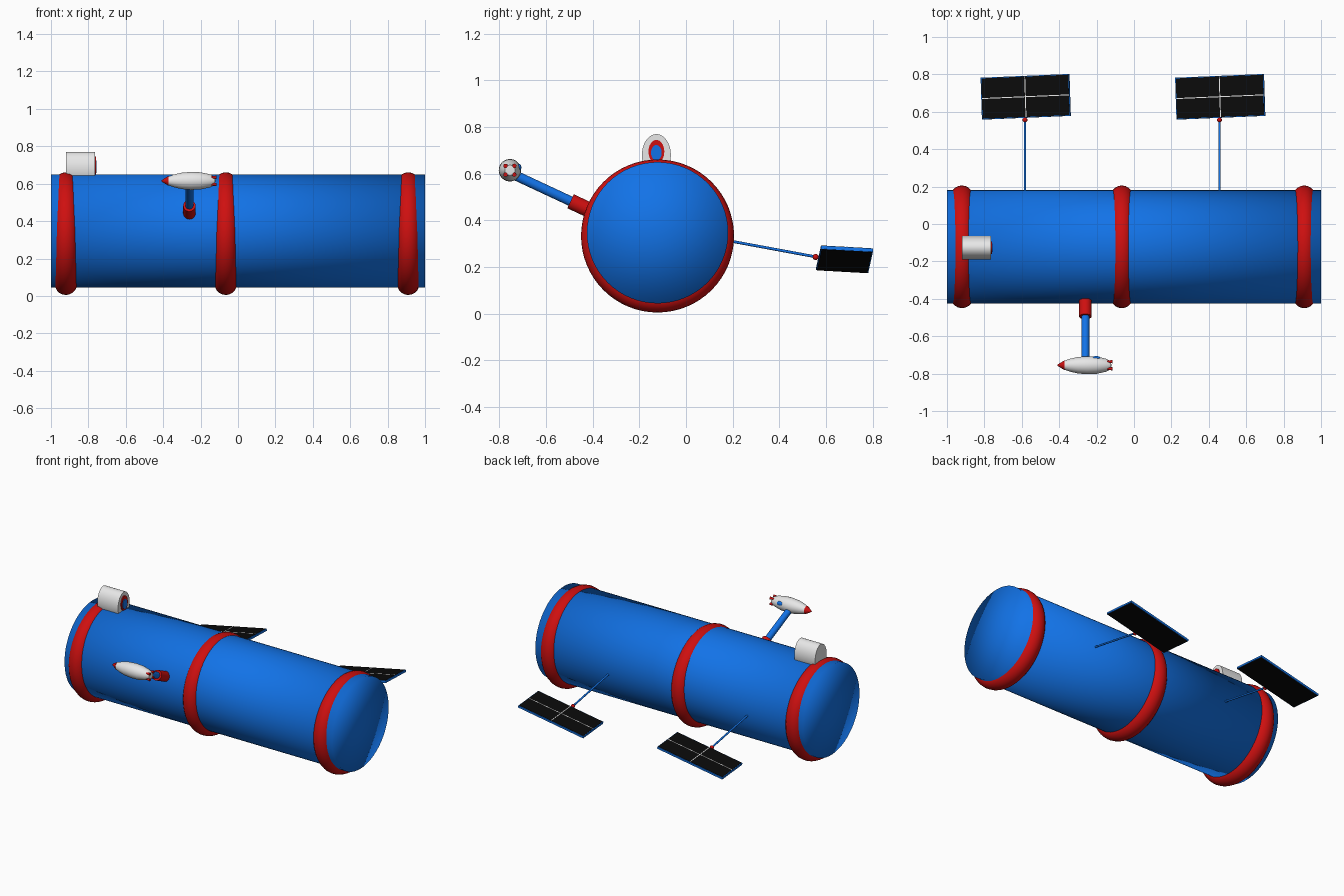
import bpy, bmesh, math
from mathutils import Vector, Matrix

cube = bpy.data.objects.get("Cube")
if cube:
    bpy.data.objects.remove(cube, do_unlink=True)


def material(name, color):
    m = bpy.data.materials.new(name)
    m.use_nodes = True
    m.diffuse_color = (*color, 1)
    bsdf = next(n for n in m.node_tree.nodes if n.type == 'BSDF_PRINCIPLED')
    bsdf.inputs["Base Color"].default_value = (*color, 1)
    return m


BLUE = material("bright blue", (0.006, 0.17, 0.8))
RED = material("red", (0.62, 0.005, 0.005))
WHITE = material("white", (0.8, 0.8, 0.8))
BLACK = material("black", (0.003, 0.003, 0.003))


def finish(name, bm, mat, matrix=None, sharp=40):
    """Turn a bmesh into a shaded object; sharp=None keeps every edge soft."""
    if matrix is not None:
        bm.transform(matrix)
    bmesh.ops.recalc_face_normals(bm, faces=bm.faces)
    mesh = bpy.data.meshes.new(name)
    bm.to_mesh(mesh)
    bm.free()
    mesh.materials.append(mat)
    mesh.polygons.foreach_set("use_smooth", [True] * len(mesh.polygons))
    if sharp is not None:
        mesh.set_sharp_from_angle(angle=math.radians(sharp))
    obj = bpy.data.objects.new(name, mesh)
    bpy.context.collection.objects.link(obj)
    return obj


def tube(name, a, b, r1, r2, mat, segments=32, scale=(1, 1, 1), sharp=40):
    """Cylinder or cone from point a to point b."""
    a, b = Vector(a), Vector(b)
    bm = bmesh.new()
    bmesh.ops.create_cone(bm, cap_ends=True, cap_tris=True, segments=segments,
                          radius1=r1, radius2=r2, depth=(b - a).length)
    turn = (b - a).to_track_quat('Z', 'Y').to_matrix().to_4x4()
    matrix = Matrix.Translation((a + b) / 2) @ Matrix.Diagonal((*scale, 1)) @ turn
    return finish(name, bm, mat, matrix, sharp)


def ball(name, center, radii, mat):
    bm = bmesh.new()
    bmesh.ops.create_uvsphere(bm, u_segments=24, v_segments=12, radius=1)
    return finish(name, bm, mat, Matrix.Translation(center) @ Matrix.Diagonal((*radii, 1)))


def lathe_x(name, center, profile, mat, steps=40, closed=False):
    """Spin (x, radius) points around the x axis."""
    bm = bmesh.new()
    verts = [bm.verts.new((x, 0, r)) for x, r in profile]
    edges = [bm.edges.new(p) for p in zip(verts, verts[1:])]
    if closed:
        edges.append(bm.edges.new((verts[-1], verts[0])))
    bmesh.ops.spin(bm, geom=verts + edges, cent=(0, 0, 0), axis=(1, 0, 0),
                   angle=math.tau, steps=steps)
    bmesh.ops.remove_doubles(bm, verts=bm.verts, dist=0.0001)
    return finish(name, bm, mat, Matrix.Translation(center))


def box(name, matrix, center, size, mat):
    bm = bmesh.new()
    bmesh.ops.create_cube(bm, size=1)
    local = Matrix.Translation(center) @ Matrix.Diagonal((*size, 1))
    return finish(name, bm, mat, matrix @ local, 30)


# Main hull, softly shaded right over its end caps
HY = -0.122
tube("hull", (-1, HY, 0.347), (1, HY, 0.347), 0.303, 0.303, BLUE, 64, sharp=None)

# Three hoops, sitting slightly lower than the hull axis
hoop = [(0.06 * math.cos(t * math.tau / 20), 0.268 + 0.06 * math.sin(t * math.tau / 20))
        for t in range(20)]
for label, x in (("right", -0.92), ("middle", -0.065), ("left", 0.91)):
    lathe_x(label + "_hoop", (x, HY, 0.333), hoop, RED, 64, True)

# Oval cabin on the roof with a framed window
PY = -0.127
cabin = tube("roof_cabin", (-0.92, PY, 0.68), (-0.765, PY, 0.68), 1, 1, WHITE, 48,
             (1, 0.062, 0.09))
tube("cabin_window_frame", (-0.767, PY, 0.695), (-0.759, PY, 0.695), 1, 1, RED, 32,
     (1, 0.034, 0.05))
tube("cabin_window", (-0.765, PY, 0.69), (-0.756, PY, 0.69), 1, 1, BLUE, 32,
     (1, 0.023, 0.033))

# Docking arm
AX = -0.26
tube("arm_socket", (AX, -0.495, 0.482), (AX, -0.39, 0.433), 0.033, 0.033, RED)
tube("docking_arm", (AX, -0.73, 0.592), (AX, -0.46, 0.466), 0.021, 0.021, BLUE)

# Docked shuttle
SC = Vector((AX, -0.755, 0.615))
body = [(-0.115, 0), (-0.115, 0.023), (-0.08, 0.035), (-0.04, 0.044), (0.01, 0.048),
        (0.06, 0.046), (0.11, 0.035), (0.137, 0.022), (0.139, 0)]
lathe_x("shuttle_body", SC, body, WHITE)
tube("shuttle_nose", SC + Vector((-0.112, 0, 0)), SC + Vector((-0.15, 0, 0)), 0.026, 0.003, RED)
ball("shuttle_window", SC + Vector((0.058, 0.039, 0.012)), (0.023, 0.01, 0.015), BLUE)
for sy in (-1, 1):
    for sz in (-1, 1):
        base = SC + Vector((0.115, sy * 0.019, sz * 0.019))
        tube("shuttle_nozzle", base, base + Vector((0.03, 0, 0)), 0.005, 0.009, RED, 16)

# Two tilted solar panels on booms
along = Vector((0.47, 0.02, 0.09)).normalized()
up = along.cross(Vector((-0.01, 0.22, -0.013))).normalized()
across = up.cross(along)
tilt = Matrix((along, across, up)).transposed().to_4x4()
for label, x in (("right", -0.583), ("left", 0.457)):
    tube(label + "_boom", (x, 0.1, 0.328), (x, 0.56, 0.243), 0.006, 0.006, BLUE, 12)
    ball(label + "_boom_joint", (x, 0.556, 0.243), (0.013, 0.013, 0.013), RED)
    m = Matrix.Translation((x + 0.004, 0.68, 0.233)) @ tilt
    box(label + "_panel_frame", m, (0, 0, 0), (0.482, 0.224, 0.014), BLUE)
    box(label + "_panel_cells", m, (0, 0, 0), (0.474, 0.216, 0.018), BLACK)
    box(label + "_panel_long_line", m, (0, 0, 0.009), (0.474, 0.005, 0.002), WHITE)
    box(label + "_panel_cross_line", m, (0, 0, 0.009), (0.005, 0.216, 0.002), WHITE)
